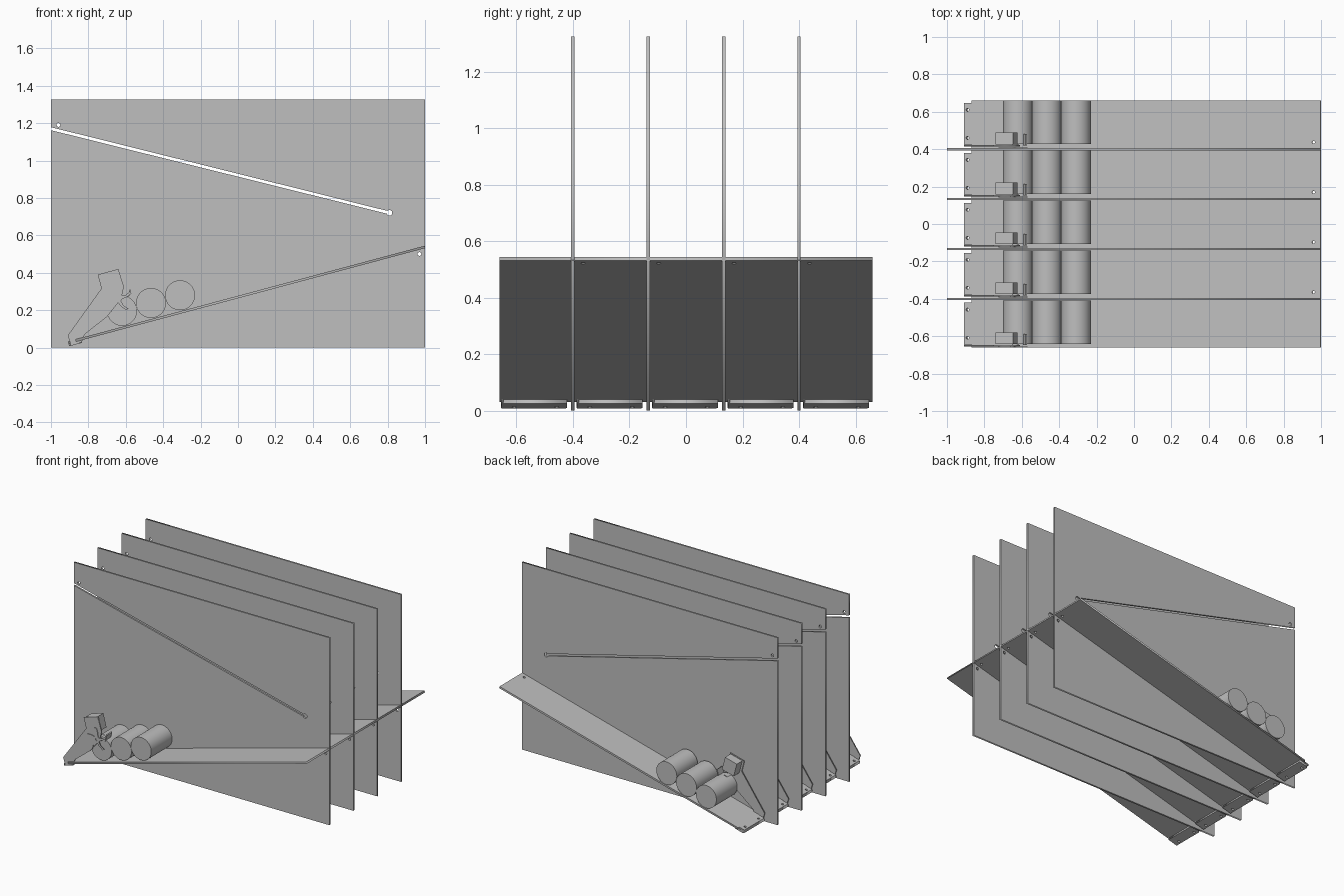
import bpy
from math import sin, cos, pi, radians
from mathutils import Matrix, Vector

cube = bpy.data.objects.get("Cube")
if cube:
    bpy.data.objects.remove(cube, do_unlink=True)

grey = bpy.data.materials.new("light_grey")
grey.use_nodes = True
grey.diffuse_color = (0.52, 0.52, 0.52, 1)
grey.node_tree.nodes["Principled BSDF"].inputs["Base Color"].default_value = (0.52, 0.52, 0.52, 1)

TILT = radians(15)
PITCH = 0.267
UPRIGHT = Matrix.Rotation(pi / 2, 4, 'X')
SLOPE = Matrix.Translation((0, 0, 0.27)) @ Matrix.Rotation(-TILT, 4, 'Y')
bays = [-0.643 + PITCH * i for i in range(5)]


def circle(x, y, r, n=20):
    return [(x + r * cos(2 * pi * k / n), y + r * sin(2 * pi * k / n)) for k in range(n)]


def plate(name, loops, thick, matrix):
    """Flat plate from an outline plus any hole outlines."""
    curve = bpy.data.curves.new(name, 'CURVE')
    curve.dimensions = '2D'
    curve.fill_mode = 'BOTH'
    curve.extrude = thick / 2
    for loop in loops:
        spline = curve.splines.new('POLY')
        spline.points.add(len(loop) - 1)
        for point, (x, y) in zip(spline.points, loop):
            point.co = (x, y, 0, 1)
        spline.use_cyclic_u = True
    curve.materials.append(grey)
    obj = bpy.data.objects.new(name, curve)
    bpy.context.collection.objects.link(obj)
    obj.matrix_world = matrix
    bpy.ops.object.select_all(action='DESELECT')
    obj.select_set(True)
    bpy.context.view_layer.objects.active = obj
    bpy.ops.object.convert(target='MESH')
    return bpy.context.object


def upright(name, loops, y0, y1):
    return plate(name, loops, y1 - y0, Matrix.Translation((0, (y0 + y1) / 2, 0)) @ UPRIGHT)


def rod(name, x, z, r, y0, y1, sides=48):
    bpy.ops.mesh.primitive_cylinder_add(vertices=sides, radius=r, depth=y1 - y0,
                                        location=(x, (y0 + y1) / 2, z), rotation=(pi / 2, 0, 0))
    obj = bpy.context.object
    obj.name = name
    obj.data.materials.append(grey)
    bpy.ops.object.shade_smooth_by_angle()
    return obj


def box(name, size, centre, angle):
    bpy.ops.mesh.primitive_cube_add(size=1, location=centre, rotation=(0, angle, 0))
    obj = bpy.context.object
    obj.name = name
    obj.scale = size
    obj.data.materials.append(grey)
    return obj


# Divider panels with a sloping open slot and tie holes
slot_end = Vector((0.81, 0.72))
slot_dir = (Vector((-1, 1.17)) - slot_end).normalized()
slot_side = Vector((-slot_dir.y, slot_dir.x))
arc = []
for k in range(13):
    a = radians(-150 + 25 * k)
    arc.append(tuple(slot_end - slot_dir * 0.015 * cos(a) + slot_side * 0.015 * sin(a)))
panel = [(-1, 0), (1, 0), (1, 1.325), (-1, 1.325), (-1, 1.178)] + arc + [(-1, 1.162)]
holes = [circle(-0.96, 1.19, 0.01), circle(0.97, 0.5, 0.01)]
for i in range(4):
    y = -0.401 + PITCH * i
    upright(f"divider_panel_{i + 1}", [panel] + holes, y - 0.006, y + 0.006)

# Sloping shelf with one tongue per bay
start, tip, end = -0.898, -0.94, 1.034
outline = [(end, -0.66), (end, 0.66), (start, 0.66)]
for b in reversed(bays):
    outline += [(start, b + 0.222), (tip, b + 0.222), (tip, b), (start, b)]
outline.append((start, -0.66))
shelf_holes = []
for b in bays:
    shelf_holes += [circle(-0.92, b + d, 0.008) for d in (0.035, 0.185)]
for b in bays[1:]:
    shelf_holes.append(circle(0.995, b + 0.012, 0.008))
plate("sloping_shelf", [outline] + shelf_holes, 0.013, SLOPE)

# Profiles shared by every release mechanism
arm_plate = [(-0.91, 0.065), (-0.73, 0.316), (-0.75, 0.39), (-0.64, 0.42), (-0.61, 0.325),
             (-0.625, 0.26), (-0.7, 0.165), (-0.82, 0.07), (-0.835, 0.03), (-0.893, 0.01)]
star_x, star_z = -0.645, 0.262
star = []
for k in range(5):
    a = 2 * pi * k / 5 + 0.25
    for r, turn in ((0.024, -0.4), (0.05, -0.1), (0.08, 0.1), (0.08, 0.27), (0.05, 0.17), (0.024, 0.4)):
        star.append((star_x + r * cos(a + turn), star_z + r * sin(a + turn)))

for i, b in enumerate(bays, 1):
    # Bracket: clamp strip under the shelf end and an upright arm
    strip = [(tip, b - 0.01), (-0.87, b - 0.01), (-0.87, b + 0.222), (tip + 0.01, b + 0.222), (tip, b + 0.212)]
    strip_holes = [circle(-0.92, b + d, 0.008) for d in (0.035, 0.185)]
    plate(f"bracket_strip_{i}", [strip] + strip_holes, 0.014, SLOPE @ Matrix.Translation((0, 0, -0.0135)))
    upright(f"bracket_arm_{i}", [arm_plate], b - 0.011, b - 0.003)

    # Motor block, shaft, star wheel and striker blade
    box(f"motor_{i}", (0.095, 0.062, 0.095), (-0.681, b + 0.032, 0.359), -TILT)
    rod(f"motor_shaft_{i}", star_x + 0.01, star_z, 0.018, b - 0.004, b + 0.045, 24)
    upright(f"star_wheel_{i}", [star, circle(star_x, star_z, 0.008)], b - 0.017, b - 0.012)
    box(f"striker_blade_{i}", (0.008, 0.06, 0.05), (-0.583, b + 0.025, 0.285), 0.3)

    # Row of three cans resting on the shelf
    for j in range(3):
        x = -0.62 + 0.155 * j
        rod(f"can_{i}_{j + 1}", x, 0.1965 + 0.0415 * j, 0.08, b + 0.002, b + 0.235)
